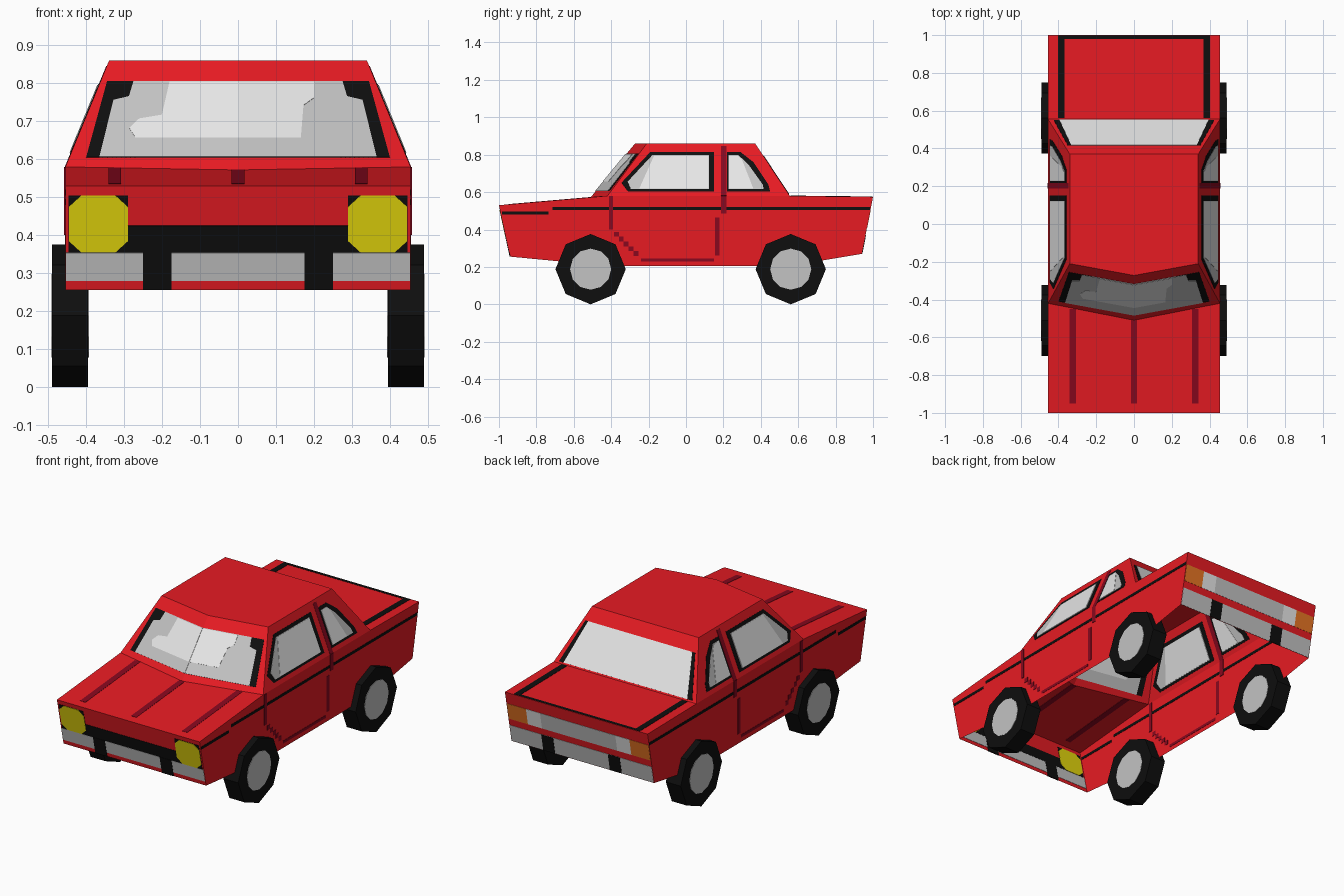
import bpy, bmesh, math
from mathutils import Vector, Matrix

if "Cube" in bpy.data.objects:
    bpy.data.objects.remove(bpy.data.objects["Cube"])


def material(name, r, g, b):
    m = bpy.data.materials.new(name)
    lin = lambda c: ((c / 255 + 0.055) / 1.055) ** 2.4 if c > 10 else c / 255 / 12.92
    m.diffuse_color = (lin(r), lin(g), lin(b), 1)
    m.use_nodes = True
    m.node_tree.nodes["Principled BSDF"].inputs["Base Color"].default_value = m.diffuse_color
    return m


RED = material("body red", 237, 28, 36)
DARK = material("seam crimson", 136, 8, 30)
BLACK = material("rubber black", 14, 14, 14)
GREY = material("mid grey", 195, 195, 195)
LIGHT = material("bright glass", 240, 240, 240)
YELLOW = material("lamp yellow", 245, 230, 14)
ORANGE = material("lamp orange", 250, 127, 39)


def finish(name, bm, mat, mirror, merge=False):
    me = bpy.data.meshes.new(name)
    bm.to_mesh(me)
    bm.free()
    me.materials.append(mat)
    ob = bpy.data.objects.new(name, me)
    bpy.context.collection.objects.link(ob)
    if mirror:
        mod = ob.modifiers.new("mirror", 'MIRROR')
        mod.use_mirror_merge = merge
    return ob


# Key body points (right half)
W, R = 0.455, 0.34
belt_f, belt_r = (W, -0.42, 0.58), (W, 0.555, 0.58)
roof_f, roof_r = (R, -0.21, 0.86), (R, 0.37, 0.86)
nose, nose_low = (W, -1, 0.53), (W, -0.94, 0.255)
tail, tail_low = (W, 1, 0.575), (W, 0.94, 0.27)
cowl = (0, -0.51, 0.572)
mid = lambda p: (0, p[1], p[2])

# Surfaces: three points on a plane, and the two axes used for drawing on it
FRONT = (nose, nose_low, mid(nose), 0, 2)
HOOD = (nose, belt_f, mid(nose), 0, 1)
SCREEN = (cowl, belt_f, roof_f, 0, 2)
REAR_WIN = (belt_r, roof_r, mid(roof_r), 0, 1)
TRUNK = (belt_r, tail, mid(tail), 0, 1)
BACK = (tail, tail_low, mid(tail), 0, 2)
SIDE = (nose, belt_r, tail_low, 1, 2)
CABIN = (belt_f, belt_r, roof_r, 1, 2)


def on_surface(s, u, v):
    a, b, c = map(Vector, s[:3])
    n = (b - a).cross(c - a).normalized()
    i, j = s[3:]
    k = 3 - i - j
    p = Vector((0, 0, 0))
    p[i], p[j] = u, v
    p[k] = a[k] - (n[i] * (u - a[i]) + n[j] * (v - a[j])) / n[k]
    return p, n


def plate(name, mat, surf, pts, layer=1, mirror=True, left=False):
    """Thin plate straddling the sheet, so it shows inside and outside."""
    bm = bmesh.new()
    h = 0.0015 * layer
    rings = []
    for s in (-h, h):
        ring = []
        for u, v in pts:
            p, n = on_surface(surf, u, v)
            p = p + n * s
            if left:
                p.x = -p.x
            ring.append(bm.verts.new(p))
        rings.append(ring)
        bm.faces.new(ring)
    for i in range(len(pts)):
        j = (i + 1) % len(pts)
        bm.faces.new((rings[0][i], rings[0][j], rings[1][j], rings[1][i]))
    bmesh.ops.recalc_face_normals(bm, faces=bm.faces)
    return finish(name, bm, mat, mirror)


def box(u0, u1, v0, v1):
    return [(u0, v0), (u1, v0), (u1, v1), (u0, v1)]


# Body shell: open underneath, one half mirrored
roof_mid = tuple(on_surface(SCREEN, 0, 0.86)[0])
panels = [
    [mid(nose), nose, nose_low, mid(nose_low)],
    [mid(nose), cowl, belt_f, nose],
    [cowl, belt_f, roof_f, roof_mid],
    [roof_mid, roof_f, roof_r, mid(roof_r)],
    [mid(roof_r), roof_r, belt_r, mid(belt_r)],
    [mid(belt_r), belt_r, tail, mid(tail)],
    [mid(tail), tail, tail_low, mid(tail_low)],
    [belt_f, belt_r, roof_r, roof_f],
    [nose, belt_f, belt_r, tail, tail_low, (W, 0.55, 0.205), (W, -0.42, 0.205), nose_low],
]
bm = bmesh.new()
for pts in panels:
    f = bm.faces.new([bm.verts.new(p) for p in pts])
    f.normal_update()
    if f.normal.dot(f.calc_center_median() - Vector((0, 0, 0.4))) < 0:
        f.normal_flip()
bmesh.ops.remove_doubles(bm, verts=bm.verts, dist=0.0005)
finish("body_shell", bm, RED, True, merge=True)

# Front: grille, lamps, bumper
plate("grille", BLACK, FRONT, box(0, 0.29, 0.355, 0.425))
plate("headlamp_surround", BLACK, FRONT, box(0.29, 0.447, 0.355, 0.505))
lamp = [(0.368 + sx * a, 0.43 + sz * b) for sx, sz, a, b in (
    (-1, -1, 0.078, 0.045), (-1, -1, 0.045, 0.075), (1, -1, 0.045, 0.075), (1, -1, 0.078, 0.045),
    (1, 1, 0.078, 0.045), (1, 1, 0.045, 0.075), (-1, 1, 0.045, 0.075), (-1, 1, 0.078, 0.045))]
plate("headlamp", YELLOW, FRONT, lamp, 2)
plate("front_bumper", GREY, FRONT, box(0, 0.453, 0.28, 0.354))
plate("front_bumper_guard", BLACK, FRONT, box(0.175, 0.25, 0.256, 0.355), 2)

# Rear: lamps, trim panel, bumper
plate("rear_trim", GREY, BACK, box(0, 0.24, 0.41, 0.505))
plate("reversing_lamp", LIGHT, BACK, box(0.24, 0.33, 0.41, 0.505))
plate("rear_lamp", ORANGE, BACK, box(0.33, 0.452, 0.41, 0.505))
plate("rear_bumper", GREY, BACK, box(0, 0.453, 0.272, 0.37))
plate("rear_bumper_guard", BLACK, BACK, box(0.175, 0.25, 0.272, 0.37), 2)

# Hood creases and trunk outline
plate("hood_crease", DARK, HOOD, box(0.308, 0.342, -0.95, -0.45))
plate("hood_centre_crease", DARK, HOOD, box(-0.017, 0.017, -0.95, -0.51), mirror=False)
plate("trunk_side_line", BLACK, TRUNK, box(0.367, 0.402, 0.56, 0.997))
plate("trunk_rear_line", BLACK, TRUNK, box(0, 0.367, 0.98, 0.997))

# Windscreen: black border, glass, reflection
plate("windscreen_border", BLACK, SCREEN, [(0.27, 0.605), (0.4, 0.605), (0.345, 0.805), (0.22, 0.805)])
plate("windscreen", GREY, SCREEN, [(0, 0.605), (0.365, 0.605), (0.328, 0.755), (0.287, 0.765),
                                   (0.275, 0.805), (0, 0.805)], 2)
plate("reflection_right", LIGHT, SCREEN, [(0, 0.655), (0.165, 0.655), (0.172, 0.74), (0.2, 0.76),
                                          (0.2, 0.802), (0, 0.802)], 3, mirror=False)
plate("reflection_left", LIGHT, SCREEN, [(0, 0.655), (0.27, 0.655), (0.286, 0.68), (0.26, 0.705),
                                         (0.2, 0.715), (0.18, 0.802), (0, 0.802)], 3, mirror=False, left=True)

# Rear window
plate("rear_window_border", BLACK, REAR_WIN, [(0, 0.415), (0.35, 0.415), (0.425, 0.55), (0, 0.55)])
plate("rear_window", LIGHT, REAR_WIN, [(0, 0.415), (0.332, 0.415), (0.395, 0.55), (0, 0.55)], 2)

# Side windows
plate("door_window_border", BLACK, CABIN, [(-0.31, 0.603), (0.15, 0.603), (0.15, 0.815), (-0.19, 0.815),
                                           (-0.345, 0.65)])
plate("door_window", GREY, CABIN, [(-0.295, 0.615), (0.122, 0.615), (0.122, 0.797), (-0.18, 0.797),
                                   (-0.312, 0.655)], 2)
plate("door_reflection", LIGHT, CABIN, [(-0.25, 0.617), (0.12, 0.617), (0.12, 0.795), (-0.17, 0.795)], 3)
plate("quarter_window_border", BLACK, CABIN, [(0.218, 0.603), (0.45, 0.603), (0.44, 0.64), (0.36, 0.76),
                                              (0.29, 0.815), (0.218, 0.815)])
plate("quarter_window", GREY, CABIN, [(0.228, 0.615), (0.415, 0.615), (0.41, 0.64), (0.335, 0.745),
                                      (0.28, 0.797), (0.228, 0.797)], 2)
plate("quarter_reflection", LIGHT, CABIN, [(0.23, 0.617), (0.36, 0.617), (0.30, 0.77), (0.275, 0.795),
                                           (0.23, 0.795)], 3)

# Side seams and stripe
plate("pillar_seam", DARK, CABIN, box(0.188, 0.217, 0.58, 0.845))
plate("pillar_seam_low", DARK, SIDE, box(0.188, 0.217, 0.485, 0.58), 2)
plate("door_rear_seam", DARK, SIDE, box(0.155, 0.18, 0.26, 0.465))
plate("door_bottom_seam", DARK, SIDE, box(-0.24, 0.15, 0.23, 0.246))
plate("door_front_seam", DARK, SIDE, box(-0.412, -0.39, 0.4, 0.578), 2)
for i in range(5):
    y, z = -0.372 + i * 0.026, 0.375 - i * 0.026
    plate(f"door_corner_seam_{i + 1}", DARK, SIDE, box(y - 0.013, y + 0.013, z - 0.013, z + 0.013))
plate("side_stripe", BLACK, SIDE, box(-0.715, 0.985, 0.504, 0.52))
plate("side_stripe_front", BLACK, SIDE, box(-0.985, -0.735, 0.48, 0.496))


# Wheels: eight-sided tyres with grey hubs on both faces
def disc(name, mat, y, radius, depth, sides):
    bm = bmesh.new()
    m = Matrix.Translation((0.4425, y, 0.188)) @ Matrix.Rotation(math.pi / 2, 4, 'Y')
    bmesh.ops.create_cone(bm, cap_ends=True, segments=sides, radius1=radius, radius2=radius,
                          depth=depth, matrix=m)
    finish(name, bm, mat, True)


for label, y in (("front", -0.51), ("rear", 0.56)):
    disc(label + "_tyre", BLACK, y, 0.188, 0.095, 8)
    disc(label + "_hub", GREY, y, 0.11, 0.099, 12)
